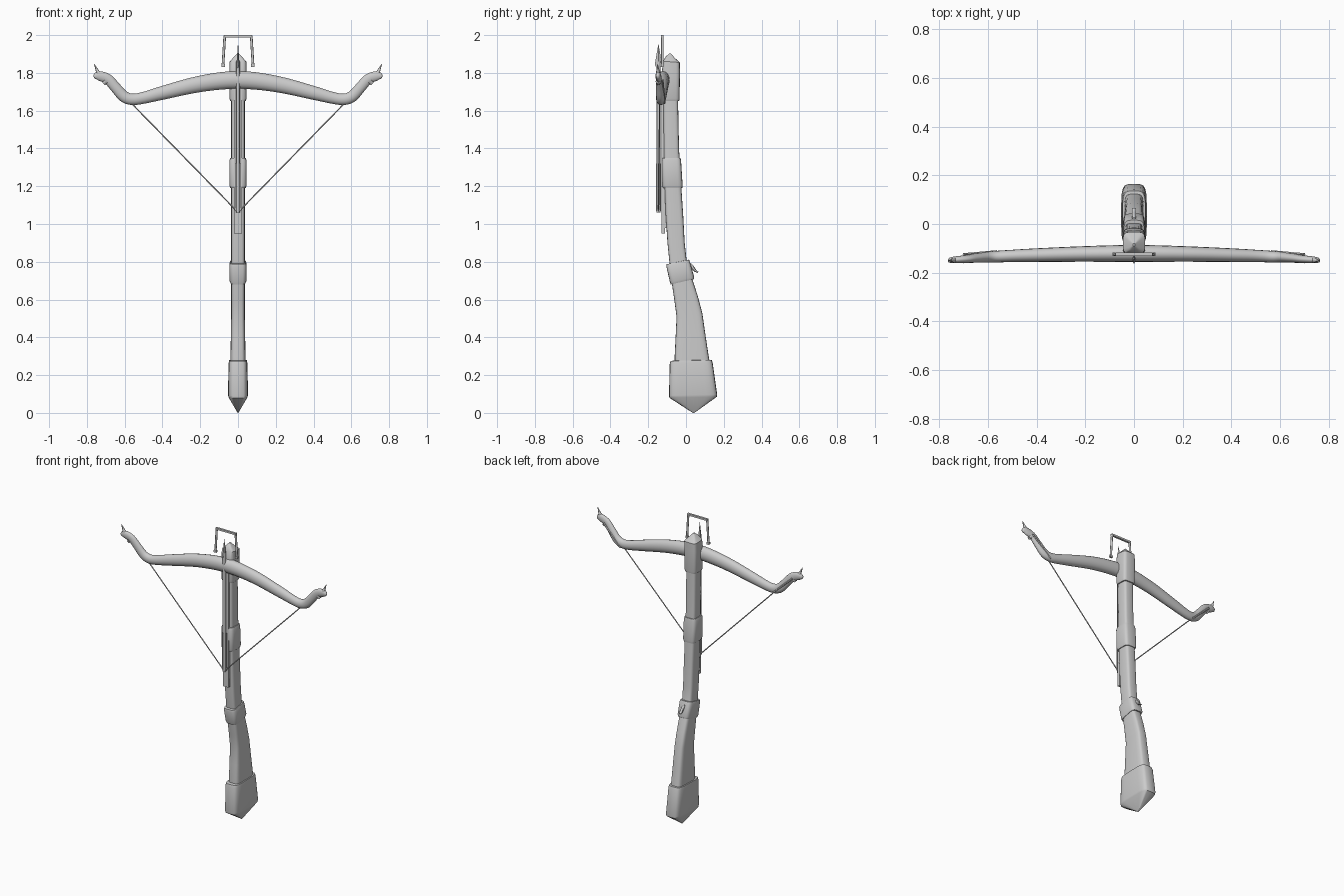
import bpy, bmesh, math
from mathutils import Vector


def finish(name, bm, angle=35):
    bmesh.ops.recalc_face_normals(bm, faces=bm.faces)
    me = bpy.data.meshes.new(name)
    bm.to_mesh(me)
    bm.free()
    ob = bpy.data.objects.new(name, me)
    bpy.context.collection.objects.link(ob)
    bpy.ops.object.select_all(action='DESELECT')
    ob.select_set(True)
    bpy.context.view_layer.objects.active = ob
    bpy.ops.object.shade_smooth_by_angle(angle=math.radians(angle))
    return ob


def loft(name, rings, angle=35):
    bm = bmesh.new()
    vs = [[bm.verts.new(p) for p in r] for r in rings]
    n = len(vs[0])
    for a, b in zip(vs, vs[1:]):
        for i in range(n):
            j = (i + 1) % n
            bm.faces.new((a[i], a[j], b[j], b[i]))
    bm.faces.new(vs[0])
    bm.faces.new(vs[-1])
    return finish(name, bm, angle)


def section(yf, zf, yb, zb, w, power=0.45, n=24):
    """Rounded-rectangle ring between a front and a back point."""
    out = []
    for i in range(n):
        t = 2 * math.pi * i / n
        c, s = math.cos(t), math.sin(t)
        u = math.copysign(abs(c) ** power, c)
        v = math.copysign(abs(s) ** power, s) * 0.5 + 0.5
        out.append((w * u, yf + (yb - yf) * v, zf + (zb - zf) * v))
    return out


def body(name, rows, angle=35):
    return loft(name, [section(*r) for r in rows], angle)


def spline(pts, steps):
    """Catmull-Rom resampling of equal-length tuples."""
    p = [Vector(q) for q in pts]
    p = [2 * p[0] - p[1]] + p + [2 * p[-1] - p[-2]]
    out = []
    for i in range(1, len(p) - 2):
        for k in range(steps):
            t = k / steps
            a, b, c, d = p[i - 1:i + 3]
            out.append(0.5 * (2 * b + (c - a) * t + (2 * a - 5 * b + 4 * c - d) * t * t
                              + (3 * b - a - 3 * c + d) * t ** 3))
    return out + [p[-2]]


def rod(name, a, b, r1, r2=None, n=8):
    a, b = Vector(a), Vector(b)
    d = b - a
    bm = bmesh.new()
    bmesh.ops.create_cone(bm, cap_ends=True, segments=n, radius1=r1,
                          radius2=r1 if r2 is None else r2, depth=d.length)
    rot = d.to_track_quat('Z', 'Y').to_matrix().to_4x4()
    bmesh.ops.transform(bm, matrix=rot, verts=bm.verts)
    bmesh.ops.translate(bm, vec=(a + b) / 2, verts=bm.verts)
    return finish(name, bm, 50)


def box(name, x, y, z):
    bm = bmesh.new()
    bmesh.ops.create_cube(bm, size=1)
    for v in bm.verts:
        v.co = [lo + (hi - lo) * (c + 0.5) for c, (lo, hi) in zip(v.co, (x, y, z))]
    return finish(name, bm)


# Stock: barrel, bent grip and flared shoulder
body("stock", [(-.060, .26, .127, .26, .040), (-.060, .30, .120, .30, .040),
               (-.055, .40, .105, .40, .038), (-.050, .51, .086, .53, .036),
               (-.062, .60, .062, .62, .036), (-.077, .70, .036, .70, .036),
               (-.088, .80, .004, .80, .036), (-.098, .90, -.007, .90, .036),
               (-.108, 1.05, -.015, 1.05, .036), (-.114, 1.20, -.025, 1.20, .036),
               (-.118, 1.40, -.037, 1.40, .036), (-.120, 1.70, -.043, 1.70, .036)])

# Metal butt cap with pointed end
body("butt_cap", [(.036, .0, .044, .0, .002), (-.088, .080, .163, .085, .050),
                  (-.090, .092, .165, .098, .053), (-.086, .26, .141, .265, .050),
                  (-.082, .275, .136, .28, .047), (-.06, .277, .12, .281, .038)])

# Bands around the stock
body("grip_band", [(-.070, .683, .030, .708, .036), (-.081, .680, .042, .708, .040),
                   (-.085, .692, .043, .720, .045), (-.104, .775, .021, .800, .045),
                   (-.102, .787, .016, .811, .041), (-.09, .789, .005, .810, .036)])
body("middle_band", [(-.115, 1.190, -.028, 1.190, .036), (-.122, 1.190, -.020, 1.190, .041),
                     (-.126, 1.205, -.018, 1.205, .046), (-.129, 1.335, -.026, 1.335, .046),
                     (-.125, 1.350, -.029, 1.350, .041), (-.115, 1.350, -.037, 1.350, .036)])

# Nose cap with bevelled peak
body("nose_cap", [(-.118, 1.65, -.043, 1.65, .036), (-.123, 1.652, -.036, 1.652, .041),
                  (-.126, 1.665, -.034, 1.665, .046), (-.128, 1.80, -.032, 1.80, .046),
                  (-.122, 1.862, -.033, 1.855, .045), (-.108, 1.885, -.06, 1.88, .022),
                  (-.09, 1.902, -.080, 1.902, .004)])

# Bow: one continuous recurved limb; columns x, z, half height, y, half depth
half = [(0, 1.763, .047, -.121, .035), (.20, 1.742, .043, -.123, .032),
        (.40, 1.694, .036, -.128, .028), (.50, 1.668, .031, -.131, .025),
        (.56, 1.660, .030, -.134, .024), (.605, 1.676, .030, -.136, .022),
        (.65, 1.725, .028, -.140, .019), (.69, 1.768, .027, -.144, .016),
        (.735, 1.784, .025, -.147, .014), (.758, 1.782, .014, -.149, .010),
        (.764, 1.781, .005, -.150, .004)]
line = spline([(-r[0],) + r[1:] for r in half[:0:-1]] + half, 4)
rings = []
for i, p in enumerate(line):
    a, b = line[max(i - 1, 0)], line[min(i + 1, len(line) - 1)]
    t = Vector((b[0] - a[0], 0, b[1] - a[1])).normalized()
    nrm = Vector((-t.z, 0, t.x))
    c = Vector((p[0], p[3], p[1]))
    rings.append([c + nrm * p[2] * math.cos(k * math.pi / 8)
                  + Vector((0, p[4] * math.sin(k * math.pi / 8), 0)) for k in range(16)])
loft("bow_limbs", rings, 50)

# Paired tip details and drawn string
for s, side in ((-1, "left"), (1, "right")):
    rod("tip_horn_" + side, (s * .735, -.148, 1.79), (s * .762, -.150, 1.848), .013, .001)
    rod("tip_knob_" + side, (s * .700, -.146, 1.755), (s * .712, -.146, 1.742), .016, .010)
    rod("string_" + side, (s * .565, -.140, 1.64), (0, -.145, 1.062), .0035, n=6)
    rod("string_end_" + side, (s * .565, -.113, 1.64), (s * .70, -.125, 1.765), .006, n=6)
    rod("sight_leg_" + side, (s * .080, -.125, 1.835), (s * .070, -.125, 1.998), .007)
    box("sight_foot_" + side, (min(s * .07, s * .088), max(s * .07, s * .088)),
        (-.132, -.118), (1.832, 1.846))
box("sight_bar", (-.075, .075), (-.132, -.118), (1.988, 2.0))

# Bolt rail on the stock
box("bolt_rail", (-.020, .020), (-.131, -.112), (.95, 1.80))
box("rail_support", (-.014, .014), (-.118, -.095), (.98, 1.70))

# Bolt: shaft, side feathers and flat leaf-shaped head
rod("bolt_shaft", (0, -.145, 1.06), (0, -.145, 1.86), .010)
box("bolt_feathers", (-.017, .017), (-.147, -.143), (1.07, 1.32))
box("bolt_fin", (-.002, .002), (-.158, -.132), (1.07, 1.32))
loft("bolt_head", [[(w, -.146, z), (0, -.146 + d, z), (-w, -.146, z), (0, -.146 - d, z)]
                   for z, w, d in ((1.82, .007, .007), (1.845, .008, .019), (1.95, .001, .001))], 20)

# Trigger behind the grip
path = spline([(.020, .785, .010), (.034, .772, .009), (.048, .754, .007), (.064, .744, .003)], 3)
loft("trigger", [section(p[0] - p[2] * .6, p[1] - p[2] * .8, p[0] + p[2] * .6, p[1] + p[2] * .8,
                         .009, 0.8, 12) for p in path])
